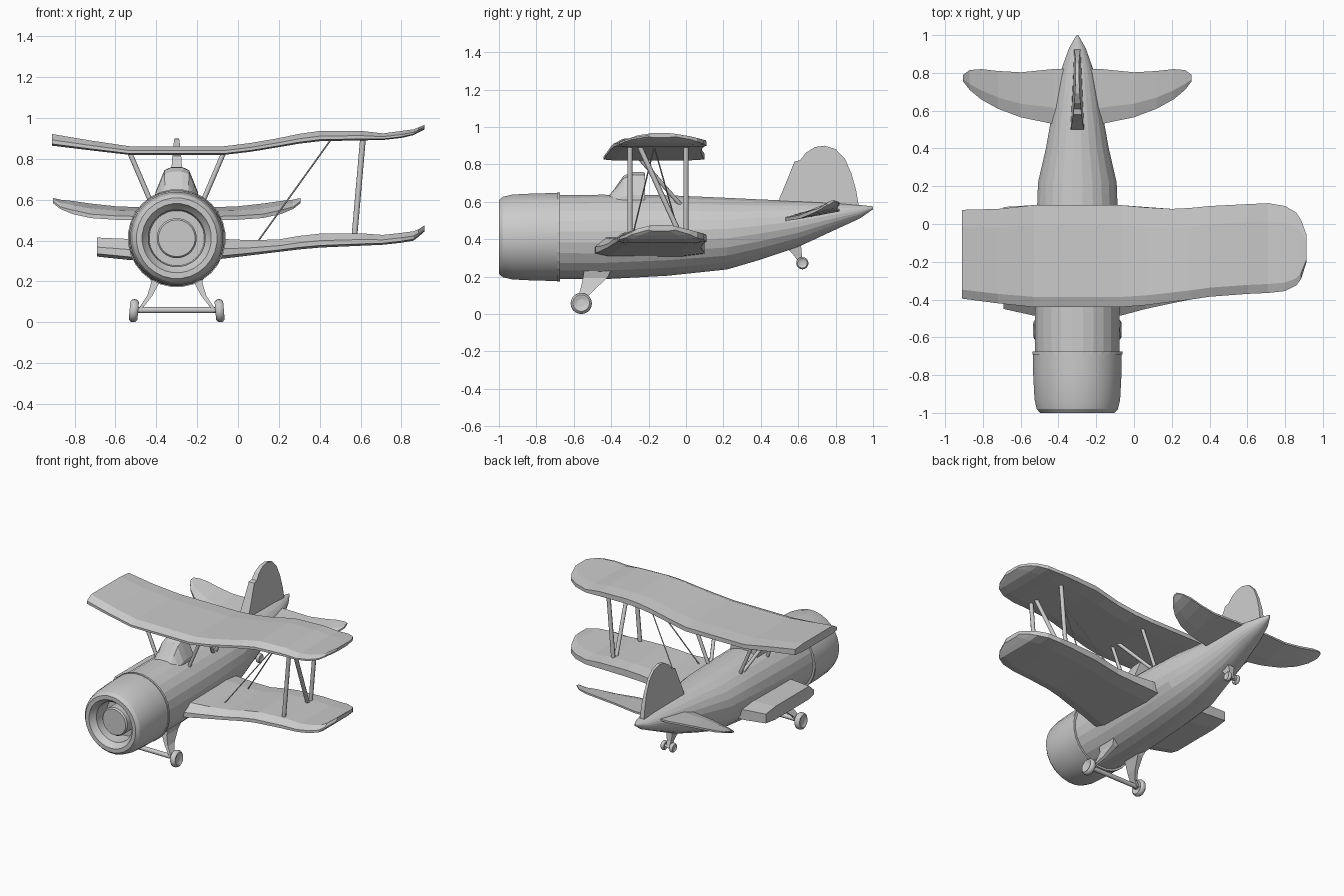
import bpy, bmesh, math
from mathutils import Vector

CX = -0.3  # fuselage centre line


def loft(name, rings, cap=True, smooth=None):
    """Skin a list of equal-length point rings into one solid."""
    bm = bmesh.new()
    vr = [[bm.verts.new(p) for p in r] for r in rings]
    n = len(vr[0])
    for a, b in zip(vr, vr[1:]):
        for i in range(n):
            bm.faces.new((a[i], a[(i + 1) % n], b[(i + 1) % n], b[i]))
    if cap:
        bm.faces.new(vr[0])
        bm.faces.new(vr[-1])
    bmesh.ops.recalc_face_normals(bm, faces=bm.faces)
    me = bpy.data.meshes.new(name)
    bm.to_mesh(me)
    bm.free()
    ob = bpy.data.objects.new(name, me)
    bpy.context.collection.objects.link(ob)
    if smooth:
        bpy.context.view_layer.objects.active = ob
        ob.select_set(True)
        bpy.ops.object.shade_smooth_by_angle(angle=math.radians(smooth))
        ob.select_set(False)
    return ob


def ring_y(y, cz, rx, rz, n=24):
    return [(CX + rx * math.cos(2 * math.pi * (i + .5) / n), y,
             cz + rz * math.sin(2 * math.pi * (i + .5) / n)) for i in range(n)]


def strut(name, a, b, r, n=8):
    a, b = Vector(a), Vector(b)
    q = (b - a).to_track_quat('Z', 'Y')
    return loft(name, [[p + q @ Vector((r * math.cos(2 * math.pi * i / n), r * math.sin(2 * math.pi * i / n), 0))
                        for i in range(n)] for p in (a, b)], smooth=50)


def wheel(name, c, r, w, n=20):
    """Tyre with a recessed hub, turned around the x axis."""
    prof = [(-.3, .3), (-.3, .45), (-.45, .6), (-.5, .78), (-.3, .95), (0, 1),
            (.3, .95), (.5, .78), (.45, .6), (.3, .45), (.3, .3)]
    return loft(name, [[(c[0] + px * w, c[1] + pr * r * math.cos(2 * math.pi * i / n),
                         c[2] + pr * r * math.sin(2 * math.pi * i / n)) for i in range(n)]
                       for px, pr in prof], smooth=40)


def wing(name, stations):
    """Stations: x, leading y, trailing y, bottom z, top z."""
    rings = []
    for x, le, te, zb, zt in stations:
        c, t = te - le, zt - zb
        rings.append([(x, le, zb + .15 * t), (x, le, zb + .5 * t), (x, le + .1 * c, zt),
                      (x, le + .8 * c, zt), (x, te, zt - .15 * t), (x, te, zb + .15 * t),
                      (x, le + .8 * c, zb), (x, le + .12 * c, zb)])
    return loft(name, rings)


# Fuselage
loft("fuselage", [ring_y(*s) for s in [
    (-.70, .412, .226, .226), (-.45, .412, .226, .228), (-.10, .42, .222, .217),
    (.22, .43, .21, .193), (.40, .452, .168, .162), (.60, .482, .132, .124),
    (.80, .523, .092, .072), (.93, .547, .045, .036), (1.0, .568, .005, .008)]], smooth=12)

# Engine cowl with open lip and engine hub inside, plus the seam band
loft("engine_cowl", [ring_y(y, .412, r, r, 28) for y, r in [
    (-.68, .2), (-.68, .236), (-.80, .235), (-.93, .228), (-.98, .216), (-1, .198), (-1, .17),
    (-.98, .158), (-.96, .14), (-.85, .135), (-.85, .098), (-.95, .098), (-.96, .09)]], smooth=20)
loft("cowl_band", [ring_y(y, .412, r, r, 28) for y, r in [
    (-.69, .22), (-.69, .24), (-.675, .24), (-.675, .22)]])

# Windshield fairing in front of the cockpit
rings = []
for y, w, top in [(-.41, .10, .635), (-.375, .105, .68), (-.335, .11, .738), (-.29, .11, .758), (-.23, .11, .76), (-.22, .11, .755)]:
    h = top - .57
    rings.append([(CX + sx * w, y, .57 + sz * h) for sx, sz in
                  [(-1, 0), (-.95, .35), (-.72, .68), (-.55, .92), (-.25, 1),
                   (.25, 1), (.55, .92), (.72, .68), (.95, .35), (1, 0)]])
loft("windshield", rings)

# Wings: the left upper tip and most of the left lower wing are cut short
wing("upper_wing", [
    (-.91, -.395, .075, .865, .922), (-.72, -.42, .08, .842, .89), (-.53, -.44, .10, .82, .862),
    (-.07, -.44, .10, .82, .862), (.06, -.43, .088, .835, .878), (.20, -.412, .08, .858, .902),
    (.30, -.40, .085, .875, .923), (.40, -.385, .095, .887, .937), (.60, -.37, .105, .891, .938),
    (.71, -.365, .11, .893, .925), (.80, -.355, .095, .903, .937), (.86, -.325, .06, .917, .945),
    (.885, -.29, .02, .93, .955), (.914, -.20, -.06, .945, .967)])
wing("lower_wing_right", [
    (-.30, -.49, .10, .295, .412), (-.07, -.485, .10, .312, .408), (.06, -.45, .09, .328, .402),
    (.20, -.42, .08, .345, .406), (.30, -.40, .085, .357, .423), (.40, -.385, .095, .366, .434),
    (.60, -.37, .105, .375, .436), (.71, -.365, .11, .38, .428), (.80, -.355, .095, .39, .438),
    (.86, -.325, .06, .40, .446), (.885, -.29, .02, .42, .456), (.914, -.20, -.06, .445, .475)])
wing("lower_wing_left", [
    (-.30, -.49, .10, .295, .412), (-.53, -.485, .10, .305, .408), (-.69, -.45, .09, .322, .415)])

# Tailplane halves, curving up toward the tips
for side, nm in ((1, "right"), (-1, "left")):
    rings = []
    for d, le, te, zl, zt in [(0, .50, .82, .505, .555), (.13, .53, .82, .507, .555),
                              (.30, .565, .803, .512, .562), (.42, .61, .81, .52, .575),
                              (.51, .66, .82, .54, .588), (.57, .71, .815, .56, .597),
                              (.605, .755, .79, .588, .605)]:
        x, m = CX + side * d, le + .3 * (te - le)
        t = .016 if d < .55 else .009
        zm = zl + .4 * (zt - zl)
        rings.append([(x, le, zl - t * .6), (x, le, zl + t * .6), (x, m, zm + t),
                      (x, te, zt + t * .4), (x, te, zt - t * .4), (x, m, zm - t)])
    loft("tailplane_" + nm, rings)

# Tail fin: side outline tapered in thickness toward the rear and top
outline = [(.50, .58), (.50, .62), (.54, .715), (.58, .815), (.61, .822), (.64, .862), (.69, .893),
           (.74, .90), (.80, .882), (.85, .83), (.885, .75), (.91, .66), (.925, .57), (.94, .54)]


def fin_half(y, z):
    return max(.006, .036 - .045 * (y - .5) - .05 * max(0, z - .6))


loft("tail_fin", [[(CX + s * fin_half(y, z), y, z) for y, z in outline] for s in (-1, 1)])

# Interplane struts in an N, on the complete right side only
for nm, y0, y1 in (("front", -.3, -.3), ("rear", 0, 0), ("diagonal", -.03, -.25)):
    strut("wing_strut_" + nm, (.57, y0, .42), (.612, y1, .9), .014)

# Bracing wires
for nm, y in (("front", -.29), ("rear", -.03)):
    strut("brace_wire_" + nm, (.10, y, .40), (.455, -.17, .895), .004, 6)

# Cabane struts and landing gear, mirrored about the centre line
for s, nm in ((-1, "left"), (1, "right")):
    for part, y0, y1 in (("front", -.3, -.3), ("rear", 0, 0), ("diagonal", -.03, -.25)):
        strut(f"cabane_strut_{part}_{nm}", (CX + s * .125, y0, .585), (CX + s * .232, y1, .835), .012)
    rings = []
    for xi, xo, y0, y1, z in [(.06, .135, -.545, -.40, .235), (.085, .125, -.55, -.42, .195),
                              (.12, .145, -.565, -.49, .13), (.155, .175, -.58, -.535, .085),
                              (.18, .198, -.58, -.54, .05)]:
        rings.append([(CX + s * xi, y0, z), (CX + s * xo, y0, z), (CX + s * xo, y1, z), (CX + s * xi, y1, z)])
    loft("gear_leg_" + nm, rings)
    w = wheel("main_wheel_" + nm, (0, 0, 0), .057, .042)
    w.location = (CX + s * .21, -.56, .057)
    w.rotation_euler = (0, s * math.radians(-5), 0)
    wheel("tail_wheel_" + nm, (CX + s * .034, .622, .272), .033, .026, 16)
strut("wheel_axle", (CX - .2, -.56, .06), (CX + .2, -.56, .06), .016, 10)

# Tail wheel fork and axle
loft("tail_gear_leg", [[(CX + a * w, y + b * d, z) for a, b in ((-1, -1), (1, -1), (1, 1), (-1, 1))]
                       for y, z, w, d in [(.57, .37, .025, .045), (.60, .31, .016, .02), (.622, .265, .012, .014)]])
strut("tail_axle", (CX - .034, .622, .272), (CX + .034, .622, .272), .01)
